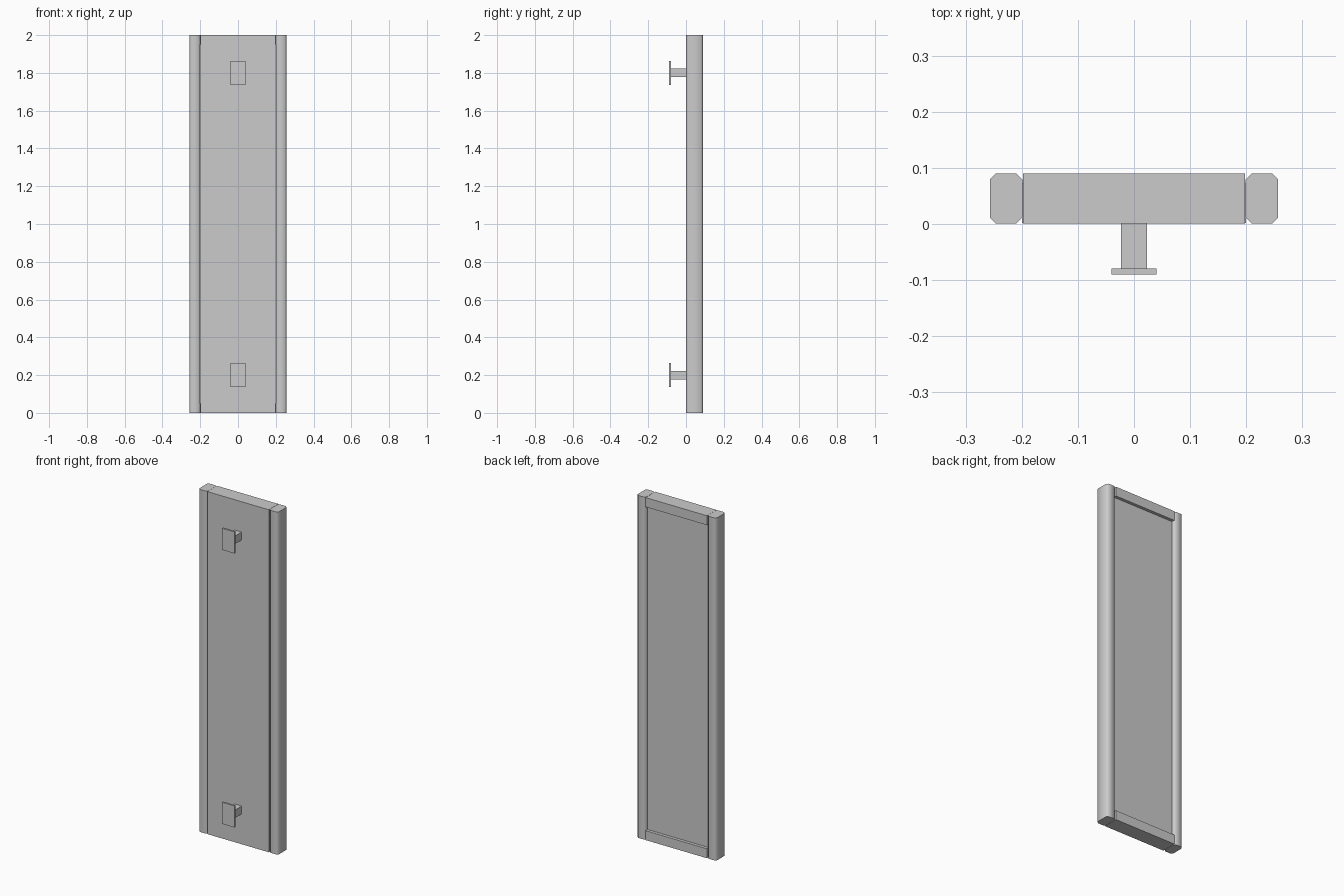
import bpy, bmesh, math

if "Cube" in bpy.data.objects:
    bpy.data.objects.remove(bpy.data.objects["Cube"])

HEIGHT = 2.0
Y0, Y1 = 0.001, 0.09      # front and back of the frame
XI, XO = 0.199, 0.257     # inner and outer side of a stile
CH = 0.0105               # chamfer size


def box(name, x, y, z):
    """Box from (min, max) ranges."""
    bpy.ops.mesh.primitive_cube_add(
        size=1, location=[sum(r) / 2 for r in (x, y, z)])
    ob = bpy.context.object
    ob.name = name
    ob.scale = [r[1] - r[0] for r in (x, y, z)]
    bpy.ops.object.transform_apply(location=False, rotation=False, scale=True)
    return ob


def prism(name, profile, height):
    """Extrude an XY profile upward from z = 0."""
    bm = bmesh.new()
    face = bm.faces.new([bm.verts.new((x, y, 0)) for x, y in profile])
    ext = bmesh.ops.extrude_face_region(bm, geom=[face])
    verts = [v for v in ext["geom"] if isinstance(v, bmesh.types.BMVert)]
    bmesh.ops.translate(bm, verts=verts, vec=(0, 0, height))
    # the extrusion keeps the start face, so the solid is closed
    bmesh.ops.recalc_face_normals(bm, faces=bm.faces)
    me = bpy.data.meshes.new(name)
    bm.to_mesh(me)
    bm.free()
    ob = bpy.data.objects.new(name, me)
    bpy.context.collection.objects.link(ob)
    return ob


# Side stiles: chamfered posts, mirrored, softly shaded
stile = prism("side_stiles", [
    (XI, Y0 + CH), (XI + CH, Y0), (XO - CH, Y0), (XO, Y0 + CH),
    (XO, Y1 - CH), (XO - CH, Y1), (XI + CH, Y1), (XI, Y1 - CH)], HEIGHT)
stile.modifiers.new("Mirror", 'MIRROR').use_mirror_merge = False
bpy.ops.object.select_all(action='DESELECT')
bpy.context.view_layer.objects.active = stile
stile.select_set(True)
bpy.ops.object.shade_smooth_by_angle(angle=math.radians(60))

# Door panel: nearly flush at the front, shallow recess at the back
box("door_panel", (-0.2, 0.2), (Y0 + 0.001, 0.072), (0.05, HEIGHT - 0.05))

# Rails at top and bottom
for name, z in (("bottom_rail", 0.0), ("top_rail", HEIGHT - 0.055)):
    box(name, (-0.198, 0.198), (Y0 + 0.002, Y1), (z, z + 0.055))

# Front skin covering panel and rails
box("front_skin", (-0.198, 0.198), (Y0, Y0 + 0.004), (0, HEIGHT))

# Wall brackets: square stem with a flat plate
for name, z in (("lower", 0.2), ("upper", 1.8)):
    box(name + "_bracket_stem", (-0.023, 0.023), (-0.079, Y0 + 0.002),
        (z - 0.023, z + 0.023))
    box(name + "_bracket_plate", (-0.04, 0.04), (-0.09, -0.079),
        (z - 0.063, z + 0.063))
